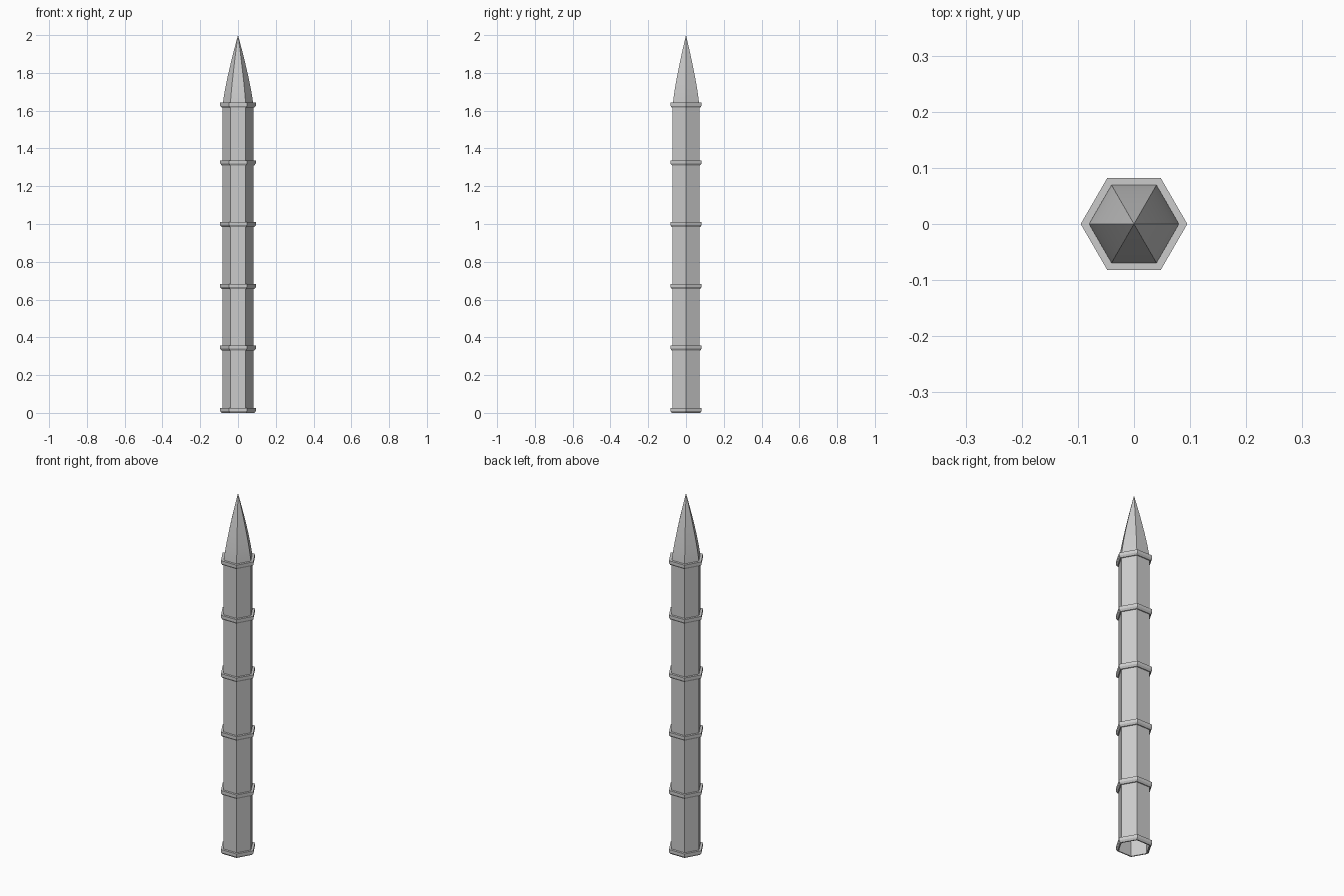
import bpy
import bmesh
from math import cos, sin, pi, radians

cube = bpy.data.objects.get("Cube")
if cube:
    bpy.data.objects.remove(cube, do_unlink=True)

SIDES = 6
SHAFT_R = 0.081
RING_R = 0.095
SPIRE_Z = 1.63
TOP_Z = 2.0

stone = bpy.data.materials.new("grey_stone")
stone.use_nodes = True
stone.diffuse_color = (0.6, 0.6, 0.6, 1)
stone.node_tree.nodes["Principled BSDF"].inputs["Base Color"].default_value = (0.6, 0.6, 0.6, 1)


def hex_lathe(name, profile, closed=False):
    """Sweep a (radius, height) profile around z with six flat sides."""
    bm = bmesh.new()
    loops = []
    for r, z in profile:
        if r == 0:
            loops.append([bm.verts.new((0, 0, z))] * SIDES)
        else:
            angles = [2 * pi * i / SIDES for i in range(SIDES)]
            loops.append([bm.verts.new((r * cos(a), r * sin(a), z)) for a in angles])
    pairs = list(zip(loops, loops[1:]))
    if closed:
        pairs.append((loops[-1], loops[0]))
    for low, high in pairs:
        for i in range(SIDES):
            j = (i + 1) % SIDES
            corners = [low[i], low[j], high[j], high[i]]
            bm.faces.new(list(dict.fromkeys(corners)))
    mesh = bpy.data.meshes.new(name)
    bm.to_mesh(mesh)
    bm.free()
    mesh.materials.append(stone)
    obj = bpy.data.objects.new(name, mesh)
    bpy.context.collection.objects.link(obj)
    return obj


# Hollow shaft, open at the foot
hex_lathe("shaft", [(SHAFT_R, 0.005), (SHAFT_R, SPIRE_Z)])

# Curved spire tapering to a point
steps = 10
curve = []
for k in range(steps):
    t = k / steps
    curve.append((SHAFT_R * (1 - t ** 1.25), SPIRE_Z + t * (TOP_Z - SPIRE_Z)))
spire = hex_lathe("spire", curve + [(0, TOP_Z)])
bpy.ops.object.select_all(action="DESELECT")
spire.select_set(True)
bpy.context.view_layer.objects.active = spire
bpy.ops.object.shade_smooth_by_angle(angle=radians(30))

# Collar rings: flat top, upright rim, chamfered underside
for n, z in enumerate([0, 0.33, 0.656, 0.984, 1.311, 1.616]):
    hex_lathe(f"collar_ring_{n + 1}", [
        (SHAFT_R - 0.001, z),
        (RING_R - 0.008, z),
        (RING_R, z + 0.01),
        (RING_R, z + 0.026),
        (SHAFT_R - 0.001, z + 0.026),
    ], closed=True)
